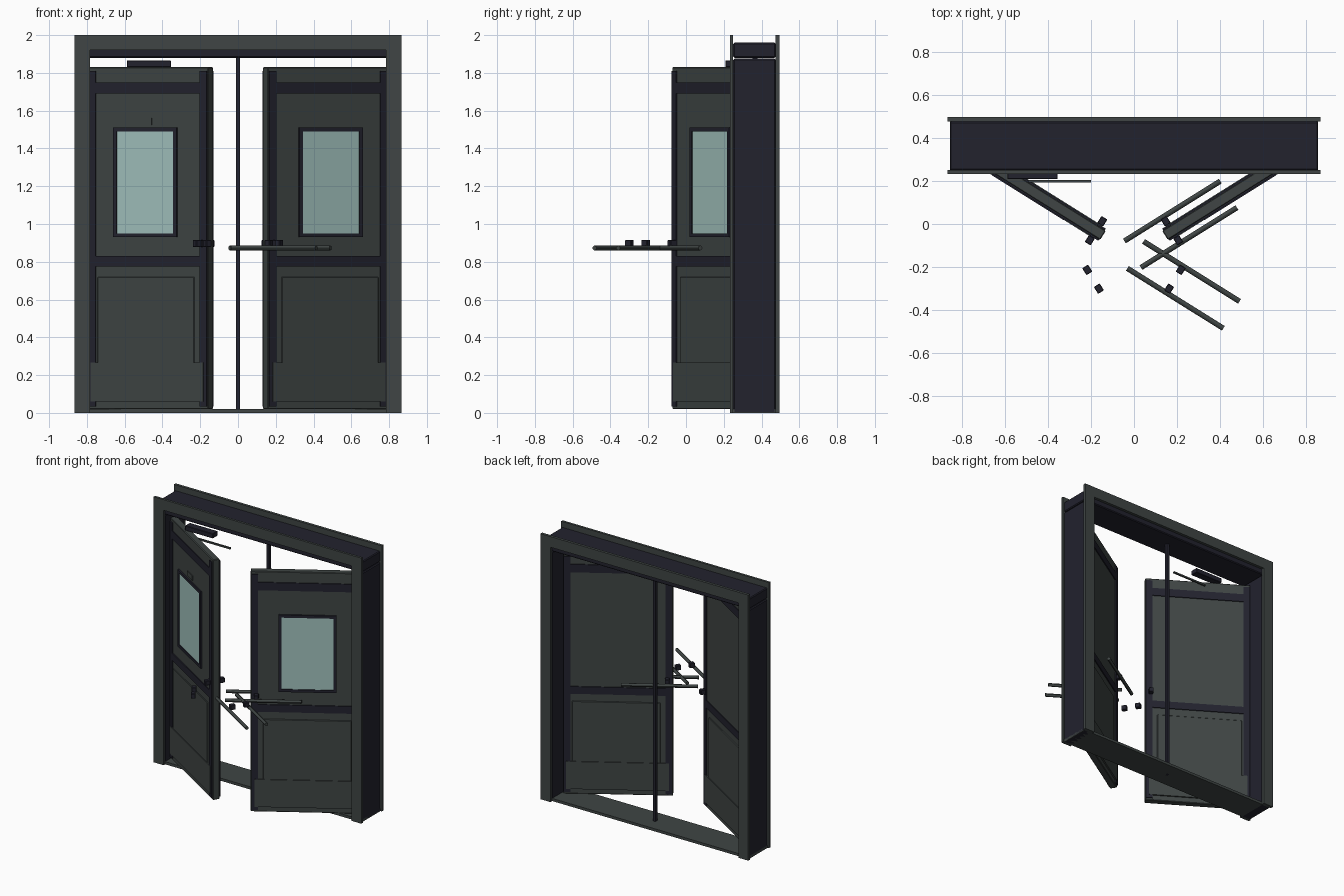
import bpy, math
from mathutils import Matrix, Vector

if "Cube" in bpy.data.objects:
    bpy.data.objects.remove(bpy.data.objects["Cube"])

ANG = math.radians(32)          # how far each leaf stands open
HINGE_X, HINGE_Y = -0.78, 0.345


def material(name, rgb):
    m = bpy.data.materials.new(name)
    m.diffuse_color = (*rgb, 1)
    m.use_nodes = True
    m.node_tree.nodes["Principled BSDF"].inputs["Base Color"].default_value = m.diffuse_color
    return m


GREY = material("grey_green_paint", (0.050, 0.060, 0.058))
DARK = material("dark_navy_metal", (0.016, 0.016, 0.027))
GLASS = material("pale_teal_glass", (0.36, 0.54, 0.51))


def box(name, lo, hi, mat, frame=Matrix(), mirror=False, bevel=0.0):
    """Axis box lo..hi placed by a frame matrix, optionally mirrored in x."""
    lo, hi = Vector(lo), Vector(hi)
    v = [frame @ Vector((x, y, z)) for x in (lo.x, hi.x) for y in (lo.y, hi.y) for z in (lo.z, hi.z)]
    f = [(0, 1, 3, 2), (4, 6, 7, 5), (0, 4, 5, 1), (2, 3, 7, 6), (0, 2, 6, 4), (1, 5, 7, 3)]
    if mirror:
        v = [Vector((-p.x, p.y, p.z)) for p in v]
        f = [q[::-1] for q in f]
    me = bpy.data.meshes.new(name)
    me.from_pydata(v, [], f)
    me.materials.append(mat)
    ob = bpy.data.objects.new(name, me)
    bpy.context.collection.objects.link(ob)
    if bevel:
        b = ob.modifiers.new("edge", "BEVEL")
        b.width, b.segments = bevel, 1
    return ob


# door frame: jambs, header, threshold
for m, side in ((False, "left"), (True, "right")):
    box(side + "_jamb", (-0.855, 0.25, 0.0), (-0.783, 0.475, 1.875), DARK, mirror=m, bevel=0.006)
box("header", (-0.855, 0.25, 1.88), (0.855, 0.475, 1.96), DARK, bevel=0.006)
box("threshold", (-0.855, 0.25, 0.0), (0.855, 0.475, 0.02), GREY)
box("centre_post", (-0.011, 0.352, 0.0), (0.011, 0.378, 1.88), DARK)

# flat trim around the opening, front and back
for face, y0, y1 in (("front", 0.232, 0.25), ("back", 0.475, 0.496)):
    for m, side in ((False, "left"), (True, "right")):
        box(f"{face}_{side}_trim", (-0.866, y0, 0.0), (-0.783, y1, 1.92), GREY, mirror=m)
    box(f"{face}_top_trim", (-0.866, y0, 1.92), (0.866, y1, 2.0), GREY)

# leaf space: x runs hinge to latch, -y is the front face
LEAF = Matrix.Translation((HINGE_X, HINGE_Y, 0)) @ Matrix.Rotation(-ANG, 4, "Z")

for m, side in ((False, "left"), (True, "right")):
    def part(name, lo, hi, mat, bevel=0.0):
        return box(f"{side}_{name}", lo, hi, mat, LEAF, m, bevel)

    # slab, with stiles and rails standing proud on both faces
    part("leaf", (0, -0.025, 0.02), (0.75, 0.025, 1.83), GREY, 0.004)
    part("latch_stile", (0.70, -0.033, 0.035), (0.745, 0.033, 1.81), DARK)
    part("hinge_stile", (0.004, -0.033, 0.035), (0.05, 0.033, 1.81), DARK)
    part("top_rail", (0.05, -0.032, 1.69), (0.70, 0.032, 1.75), DARK)
    part("middle_rail", (0.05, -0.032, 0.775), (0.70, 0.032, 0.83), DARK)
    part("lower_panel", (0.06, -0.030, 0.10), (0.665, 0.030, 0.72), GREY, 0.004)
    part("kick_plate", (0.02, -0.036, 0.06), (0.725, 0.036, 0.267), GREY)

    # window on the front face
    s0, s1, z0, z1, w = 0.163, 0.558, 0.93, 1.51, 0.02
    part("window_frame_bottom", (s0, -0.037, z0), (s1, -0.02, z0 + w), DARK)
    part("window_frame_top", (s0, -0.037, z1 - w), (s1, -0.02, z1), DARK)
    part("window_frame_hinge_side", (s0, -0.037, z0 + w), (s0 + w, -0.02, z1 - w), DARK)
    part("window_frame_latch_side", (s1 - w, -0.037, z0 + w), (s1, -0.02, z1 - w), DARK)
    part("window_glass", (s0 + w, -0.031, z0 + w), (s1 - w, -0.024, z1 - w), GLASS)

    # handle mounts around the latch edge
    for i, (x, y, a) in enumerate(((-0.147, 0.013, -ANG), (-0.205, -0.075, -ANG),
                                   (-0.217, -0.213, ANG), (-0.163, -0.300, ANG))):
        fr = Matrix.Translation((x, y, 0.897)) @ Matrix.Rotation(a, 4, "Z")
        box(f"{side}_handle_mount_{i}", (-0.016, -0.019, -0.018), (0.016, 0.019, 0.018), DARK, fr, m, 0.003)

# small sign plate on the left leaf
box("sign_plate", (0.31, -0.030, 1.525), (0.398, -0.024, 1.56), GREY, LEAF)

# closer body and arm
box("closer_body", (-0.588, 0.208, 1.83), (-0.355, 0.265, 1.866), DARK, bevel=0.003)
box("closer_arm", (-0.49, 0.193, 1.795), (-0.20, 0.205, 1.807), GREY)

# push bars
for i, (x, y, a) in enumerate(((0.178, 0.06, ANG), (0.255, -0.063, ANG),
                               (0.267, -0.22, -ANG), (0.192, -0.345, -ANG))):
    bpy.ops.mesh.primitive_cylinder_add(vertices=12, radius=0.0125, depth=0.525)
    ob = bpy.context.object
    ob.name = f"push_bar_{i}"
    ob.data.materials.append(GREY)
    ob.matrix_world = (Matrix.Translation((x, y, 0.873)) @ Matrix.Rotation(a, 4, "Z")
                       @ Matrix.Rotation(math.pi / 2, 4, "Y"))
    bpy.ops.object.shade_smooth_by_angle()
